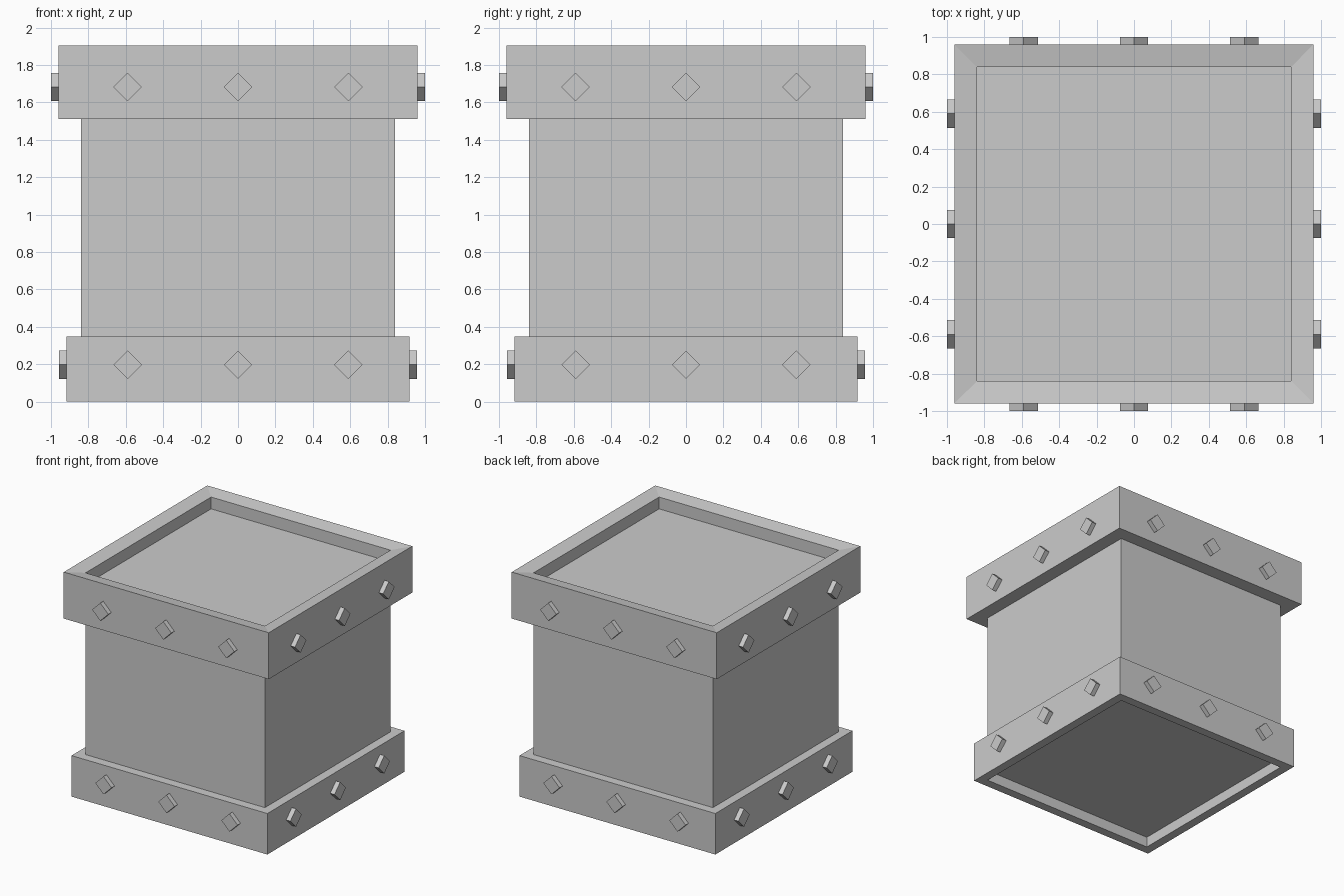
import bpy, bmesh
from math import pi
from mathutils import Matrix, Vector

if "Cube" in bpy.data.objects:
    bpy.data.objects.remove(bpy.data.objects["Cube"])


def make_object(name, bm):
    bmesh.ops.recalc_face_normals(bm, faces=bm.faces)
    mesh = bpy.data.meshes.new(name)
    bm.to_mesh(mesh)
    bm.free()
    obj = bpy.data.objects.new(name, mesh)
    bpy.context.collection.objects.link(obj)
    return obj


def square_lathe(name, profile):
    """Closed solid from stacked square loops given as (half width, z)."""
    bm = bmesh.new()
    loops = [[bm.verts.new((sx * h, sy * h, z))
              for sx, sy in ((-1, -1), (1, -1), (1, 1), (-1, 1))]
             for h, z in profile]
    for a, b in zip(loops, loops[1:]):
        for i in range(4):
            j = (i + 1) % 4
            bm.faces.new((a[i], a[j], b[j], b[i]))
    bm.faces.new(loops[0][::-1])
    bm.faces.new(loops[-1])
    return make_object(name, bm)


def stud_row(name, face, z, reach=0.04, r=0.076):
    """Three diamond studs on each of the four sides."""
    bm = bmesh.new()
    for side in range(4):
        turn = Matrix.Rotation(side * pi / 2, 4, 'Z')
        for x in (-0.59, 0, 0.59):
            rings = [[bm.verts.new(turn @ Vector((x + dx * r, y, z + dz * r)))
                      for dx, dz in ((1, 0), (0, 1), (-1, 0), (0, -1))]
                     for y in (-face - reach, -face + 0.02)]
            for i in range(4):
                j = (i + 1) % 4
                bm.faces.new((rings[0][i], rings[0][j], rings[1][j], rings[1][i]))
            bm.faces.new(rings[0])
            bm.faces.new(rings[1][::-1])
    return make_object(name, bm)


# Main box, its ends buried in the two bands
square_lathe("box_body", [(0.84, 0.2), (0.84, 1.65)])

# Lower band with recessed underside
square_lathe("lower_band", [(0.84, 0.09), (0.84, 0), (0.917, 0), (0.917, 0.347)])

# Upper band with inward-sloping rim and recessed lid
square_lathe("upper_band", [(0.96, 1.512), (0.96, 1.905), (0.84, 1.885), (0.84, 1.785)])

# Diamond studs
stud_row("lower_studs", 0.917, 0.197)
stud_row("upper_studs", 0.96, 1.682)
